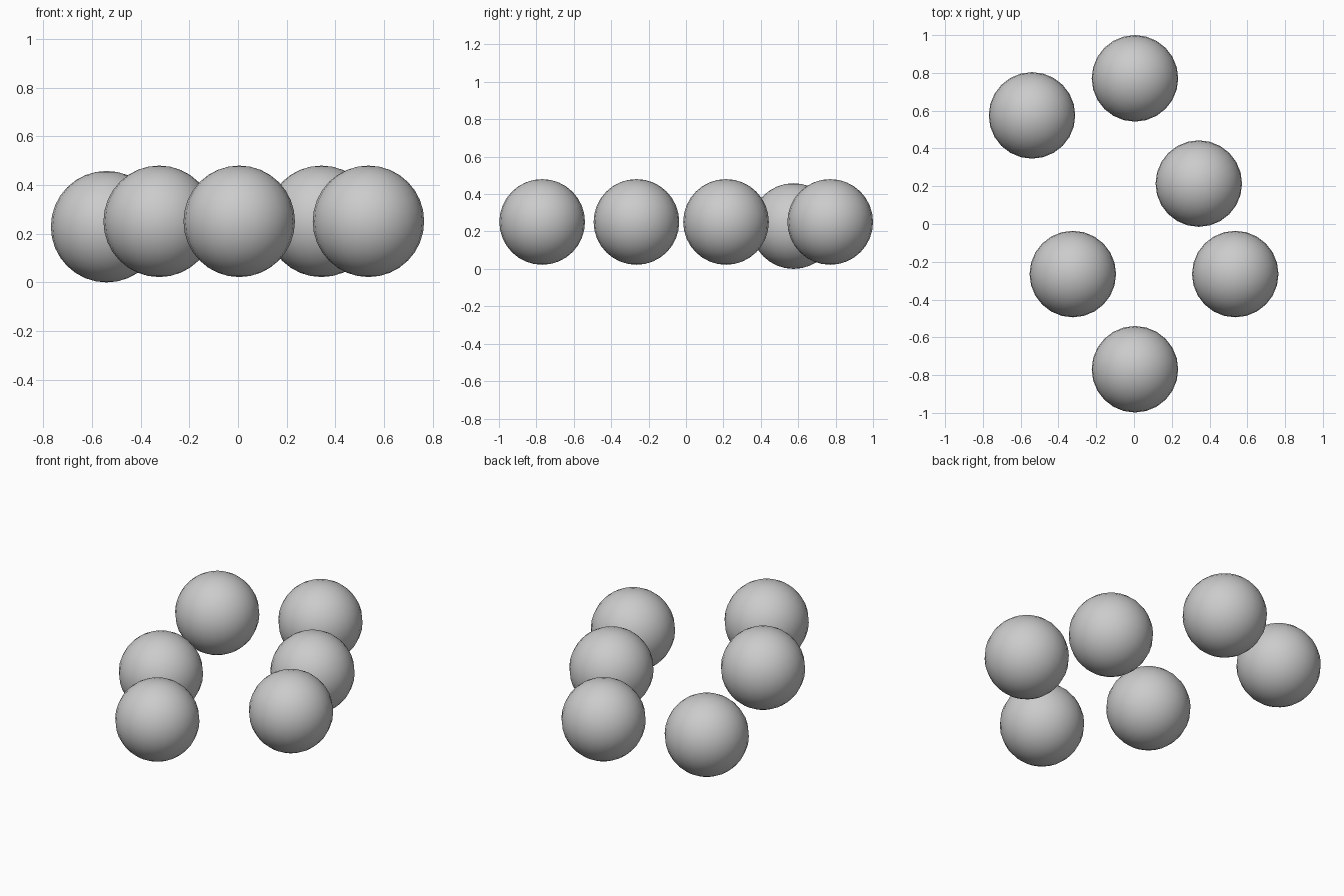
import bpy

if "Cube" in bpy.data.objects:
    bpy.data.objects.remove(bpy.data.objects["Cube"])

RADIUS = 0.229

# Ball centres: back pair, middle, front group
centres = {
    "ball_back_left": (-0.54, 0.575, 0.229),
    "ball_back": (0.005, 0.771, 0.251),
    "ball_right": (0.343, 0.214, 0.251),
    "ball_front_left": (-0.324, -0.265, 0.251),
    "ball_front_right": (0.536, -0.265, 0.251),
    "ball_front": (0.005, -0.769, 0.251),
}

# Smooth-shaded balls
for name, centre in centres.items():
    bpy.ops.mesh.primitive_uv_sphere_add(
        segments=24, ring_count=16, radius=RADIUS, location=centre)
    ball = bpy.context.object
    ball.name = name
    bpy.ops.object.shade_smooth()
